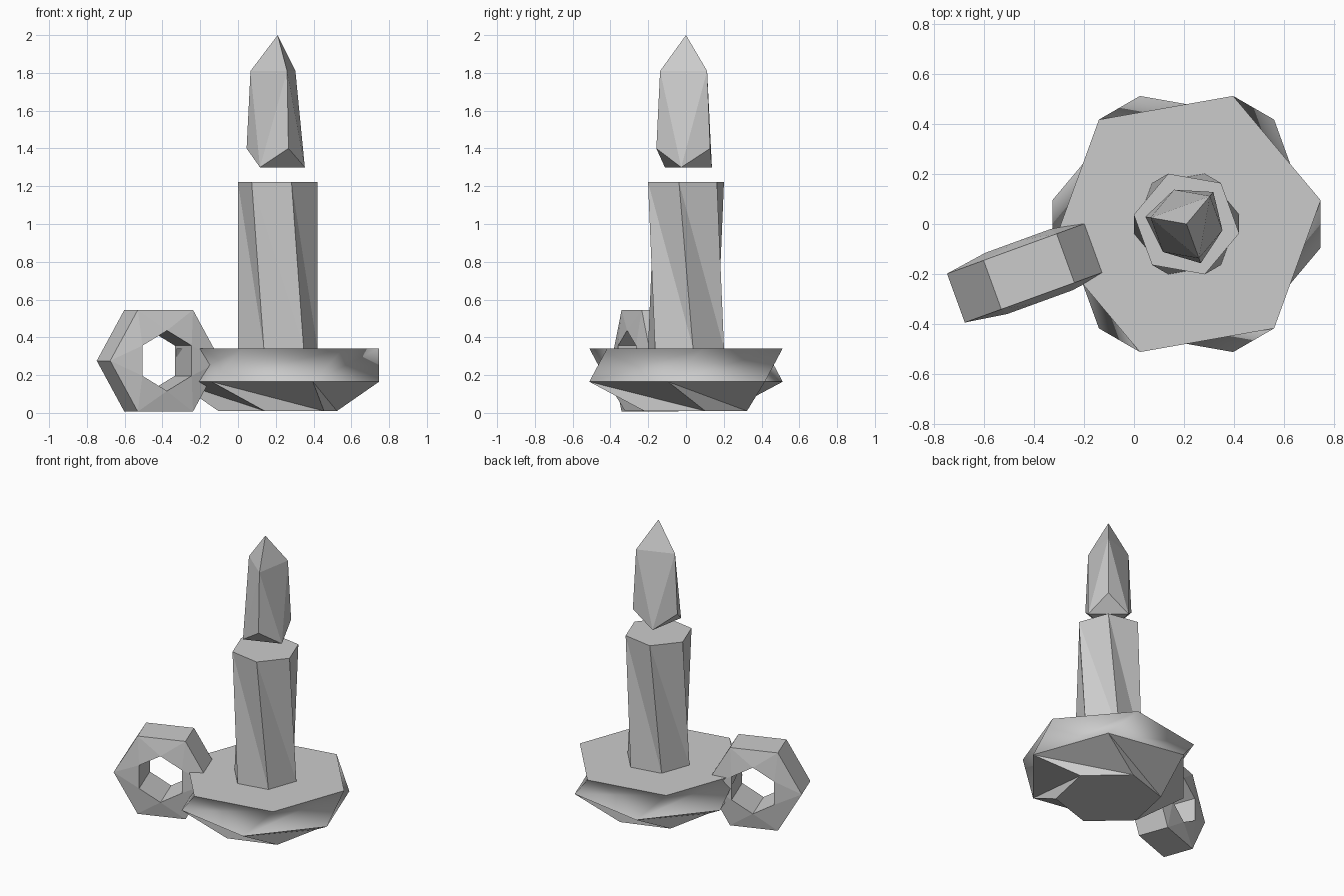
import bpy, bmesh
from math import sin, cos, radians
from mathutils import Matrix, Vector

if "Cube" in bpy.data.objects:
    bpy.data.objects.remove(bpy.data.objects["Cube"])

AXIS = Vector((0.21, 0, 0))   # candle axis


def finish(name, bm, matrix=None):
    if matrix:
        bm.transform(matrix)
    bmesh.ops.recalc_face_normals(bm, faces=bm.faces)
    mesh = bpy.data.meshes.new(name)
    bm.to_mesh(mesh)
    bm.free()
    ob = bpy.data.objects.new(name, mesh)
    bpy.context.collection.objects.link(ob)
    return ob


def ring(bm, sides, r, z, turn):
    """Regular polygon of verts, turned by an angle in degrees."""
    return [bm.verts.new((r * cos(radians(turn + 360 * k / sides)),
                          r * sin(radians(turn + 360 * k / sides)), z))
            for k in range(sides)]


def twisted_band(bm, low, high, high_leads, smooth=False):
    """Join two turned rings, folding each panel inward."""
    n = len(low)
    for k in range(n):
        j = (k + 1) % n
        if high_leads:
            tris = (low[k], low[j], high[j]), (low[k], high[j], high[k])
        else:
            tris = (low[k], low[j], high[k]), (low[j], high[j], high[k])
        for t in tris:
            bm.faces.new(t).smooth = smooth


at_axis = Matrix.Translation(AXIS)

# dish: three turned hexagons, soft upper rim
bm = bmesh.new()
base = ring(bm, 6, 0.33, 0.01, 18)
belly = ring(bm, 6, 0.545, 0.165, -10)
rim = ring(bm, 6, 0.545, 0.342, 10)
twisted_band(bm, base, belly, False)
twisted_band(bm, belly, rim, True, smooth=True)
bm.faces.new(base)
bm.faces.new(rim)
finish("dish", bm, at_axis)

# candle: twisted hexagonal prism
bm = bmesh.new()
foot = ring(bm, 6, 0.214, 0.342, 10)
top = ring(bm, 6, 0.214, 1.222, -10)
twisted_band(bm, foot, top, False)
bm.faces.new(foot)
bm.faces.new(top)
finish("candle", bm, at_axis)

# flame: three-sided crystal with a counter-turned bottom
bm = bmesh.new()
tip = bm.verts.new((0, 0, 2.0))
upper = ring(bm, 3, 0.146, 1.81, -70)
mid = ring(bm, 3, 0.167, 1.40, -70)
bottom = ring(bm, 3, 0.146, 1.30, -10)
for k in range(3):
    j = (k + 1) % 3
    bm.faces.new((upper[k], upper[j], tip))
    bm.faces.new((upper[k], bottom[k], upper[j]))
    bm.faces.new((upper[k], mid[k], bottom[k]))
    bm.faces.new((upper[j], bottom[k], mid[j]))
    bm.faces.new((mid[j], bottom[k], bottom[j]))
bm.faces.new(bottom)
finish("flame", bm, at_axis)

# handle: upright hexagonal loop, inner edges turned by half a side
bm = bmesh.new()
outer = [ring(bm, 6, 0.311, z, 0) for z in (-0.104, 0.104)]
inner = [ring(bm, 6, 0.16, z, 30) for z in (-0.13, 0.13)]
for k in range(6):
    j = (k + 1) % 6
    bm.faces.new((outer[0][k], outer[0][j], outer[1][j], outer[1][k]))
    bm.faces.new((inner[0][k], inner[1][k], inner[1][j], inner[0][j]))
    for s in (0, 1):
        bm.faces.new((outer[s][k], outer[s][j], inner[s][k]))
        bm.faces.new((outer[s][j], inner[s][j], inner[s][k]))
place = (Matrix.Translation((-0.42, -0.19, 0.276))
         @ Matrix.Rotation(radians(20), 4, 'Z')
         @ Matrix.Rotation(radians(90), 4, 'X'))
finish("handle", bm, place)
